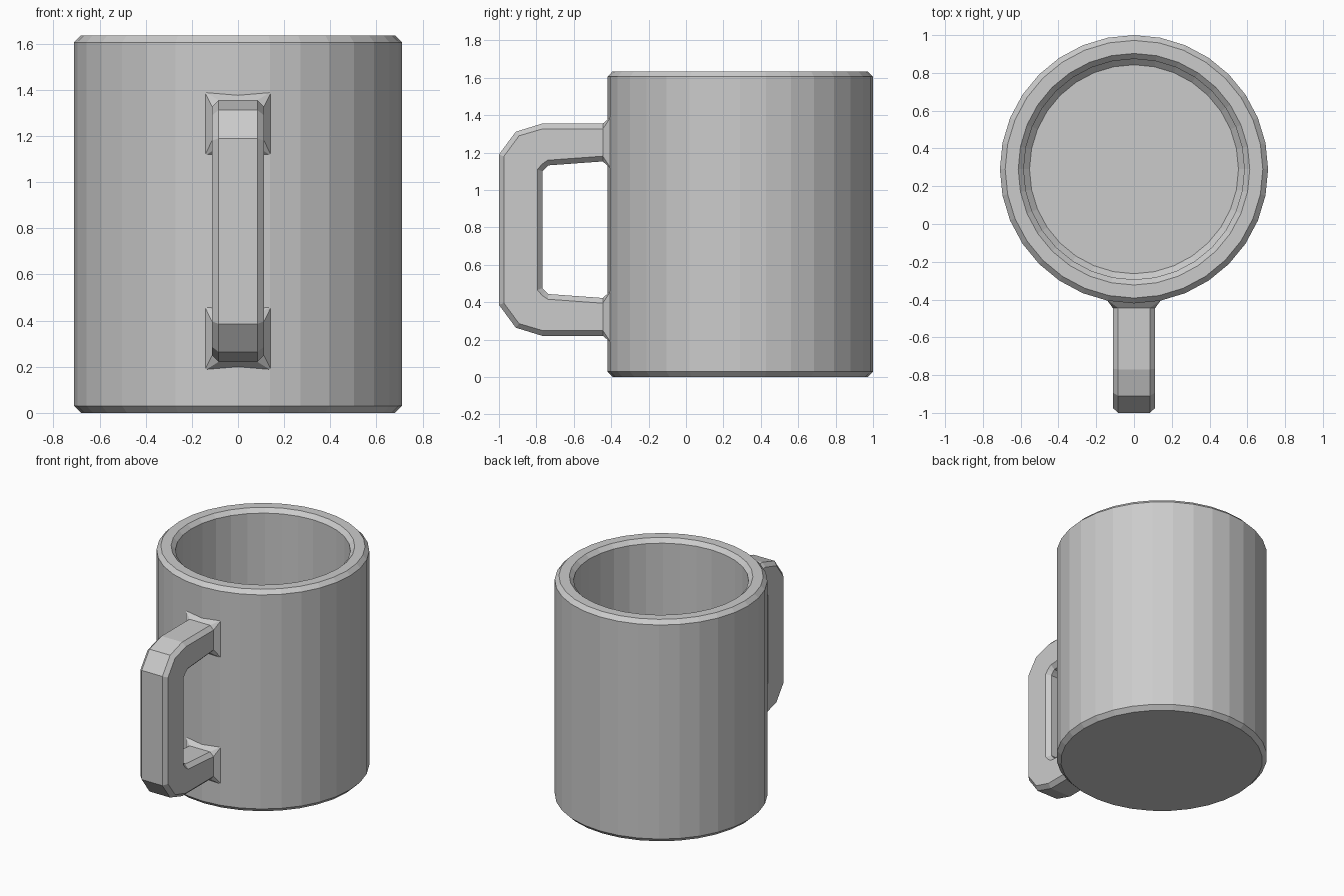
import bpy, bmesh, math
from mathutils import Vector

if "Cube" in bpy.data.objects:
    bpy.data.objects.remove(bpy.data.objects["Cube"])

SIDES = 32
CENTRE_Y = 0.29
MID_Z = 0.788          # the handle is symmetric about this height


def loft(name, rings, tip_caps=True):
    """Skin a list of equal-length closed rings into a flat-shaded solid."""
    bm = bmesh.new()
    loops = [[bm.verts.new(p) for p in ring] for ring in rings]
    n = len(loops[0])
    for a, b in zip(loops, loops[1:]):
        for i in range(n):
            j = (i + 1) % n
            bm.faces.new((a[i], a[j], b[j], b[i]))
    if tip_caps:
        bm.faces.new(loops[0])
        bm.faces.new(loops[-1])
    bmesh.ops.recalc_face_normals(bm, faces=bm.faces)
    mesh = bpy.data.meshes.new(name)
    bm.to_mesh(mesh)
    bm.free()
    obj = bpy.data.objects.new(name, mesh)
    bpy.context.collection.objects.link(obj)
    return obj


def circle(r, z):
    angles = [2 * math.pi * i / SIDES for i in range(SIDES)]
    return [(r * math.cos(a), CENTRE_Y + r * math.sin(a), z) for a in angles]


def section(outer, inner, half, c):
    """Chamfered rectangle across the handle between an outer and inner point."""
    o, i = Vector((0, *outer)), Vector((0, *inner))
    d = (o - i).normalized() * c
    x = Vector((half, 0, 0))
    s = Vector((half - c, 0, 0))
    return [o + s, o - d + x, i + d + x, i + s, i - s, i + d - x, o - d - x, o - s]


# Cup body: outside wall, chamfered rim, inside wall and floor
profile = [(0.68, 0), (0.71, 0.03), (0.71, 1.606), (0.682, 1.635),
           (0.613, 1.635), (0.584, 1.606), (0.584, 0.16), (0.553, 0.13)]
loft("cup_body", [circle(r, z) for r, z in profile])

# Handle: upper half sections from flared root to grip, then mirrored down
upper = [((-0.406, 1.388), (-0.406, 1.118), 0.141, 0.004),
         ((-0.445, 1.355), (-0.445, 1.153), 0.112, 0.028),
         ((-0.77, 1.355), (-0.735, 1.132), 0.112, 0.028),
         ((-0.91, 1.312), (-0.752, 1.117), 0.112, 0.028),
         ((-1.0, 1.19), (-0.768, 1.10), 0.112, 0.028)]


def flip(p):
    return (p[0], 2 * MID_Z - p[1])


lower = [(flip(o), flip(i), h, c) for o, i, h, c in reversed(upper)]
loft("handle", [section(*s) for s in upper + lower])
